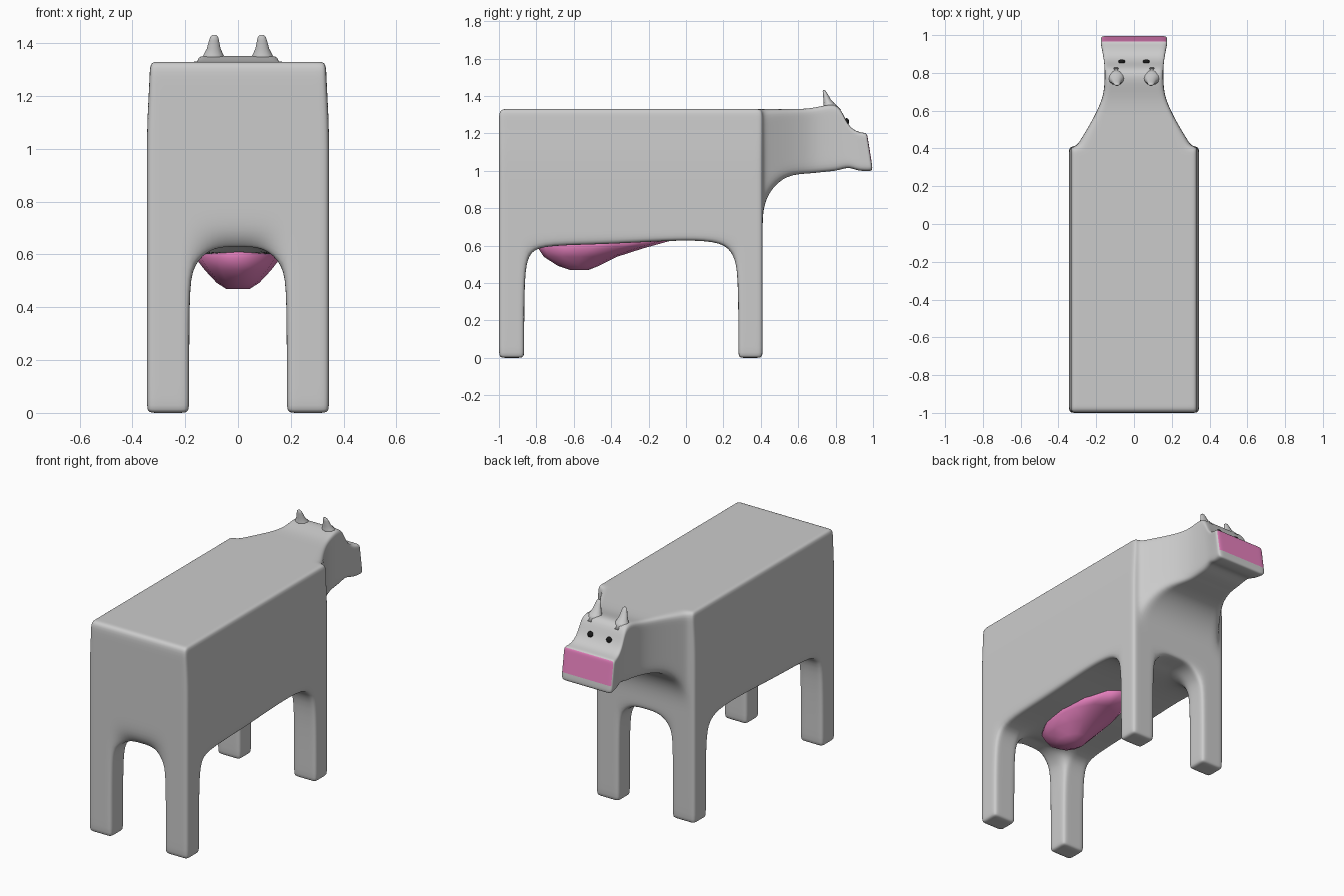
import bpy, bmesh, math
from mathutils import Vector

if "Cube" in bpy.data.objects:
    bpy.data.objects.remove(bpy.data.objects["Cube"])


def material(name, rgb):
    m = bpy.data.materials.new(name)
    m.diffuse_color = (*rgb, 1)
    m.use_nodes = True
    m.node_tree.nodes["Principled BSDF"].inputs["Base Color"].default_value = m.diffuse_color
    return m


def make_object(name, bm, mats=(), levels=0):
    bmesh.ops.recalc_face_normals(bm, faces=bm.faces)
    for f in bm.faces:
        f.smooth = True
    me = bpy.data.meshes.new(name)
    bm.to_mesh(me)
    bm.free()
    for m in mats:
        me.materials.append(m)
    ob = bpy.data.objects.new(name, me)
    bpy.context.collection.objects.link(ob)
    if levels:
        s = ob.modifiers.new("smooth", 'SUBSURF')
        s.levels = s.render_levels = levels
    return ob


def loft(name, rings, sides, mats=(), levels=0):
    """Stack of horizontal ellipses: (x, y, z, rx, ry)."""
    bm = bmesh.new()
    loops = []
    for x, y, z, rx, ry in rings:
        loops.append([bm.verts.new((x + rx * math.cos(2 * math.pi * i / sides),
                                    y + ry * math.sin(2 * math.pi * i / sides), z))
                      for i in range(sides)])
    for a, b in zip(loops, loops[1:]):
        for i in range(sides):
            j = (i + 1) % sides
            bm.faces.new((a[i], a[j], b[j], b[i]))
    bm.faces.new(loops[0])
    bm.faces.new(loops[-1])
    return make_object(name, bm, mats, levels)


grey = material("hide", (0.8, 0.8, 0.8))
pink = material("pink_skin", (0.8, 0.22, 0.52))
black = material("eye_black", (0.01, 0.01, 0.01))

# Cage grid lines of the body, with support loops beside the rounded edges
half = [0.1, 0.185, 0.225, 0.305, 0.345]
xs = [-v for v in reversed(half)] + [0] + half
zs = [0, 0.04, 0.46, 0.6, 0.68, 0.8, 0.92, 1.1, 1.26, 1.33]
ys = [-1, -0.955, -0.905, -0.865, -0.79, -0.5, -0.2, 0, 0.2, 0.28, 0.315, 0.37, 0.41]
nb = len(ys)
# Neck and head stations: y at top, y at bottom, half width, top, bottom
neck = [(0.45, 0.45, 0.28, 1.33, 0.90),
        (0.54, 0.54, 0.225, 1.33, 0.98),
        (0.66, 0.66, 0.165, 1.33, 0.985),
        (0.745, 0.74, 0.155, 1.352, 0.995),
        (0.82, 0.81, 0.155, 1.357, 1.0),
        (0.855, 0.87, 0.158, 1.26, 1.022),
        (0.90, 0.915, 0.165, 1.212, 1.0),
        (0.95, 0.975, 0.176, 1.203, 0.998),
        (0.968, 1.0, 0.178, 1.20, 1.0)]
REAR, FRONT = 3, 9


def filled(i, j, k):
    if not (0 <= i < len(xs) - 1 and 0 <= j < nb + len(neck) - 1 and 0 <= k < len(zs) - 1):
        return False
    ax = abs(xs[i] + xs[i + 1]) / 2
    if j >= nb - 1:
        return ax < 0.305 and k >= 5
    return k >= 3 or (ax > 0.185 and (j < REAR or j >= FRONT))


def position(i, j, k):
    x, z = xs[i], zs[k]
    ax = abs(x)
    if j >= nb:
        yt, yb, w, top, bot = neck[j - nb]
        f = (z - 0.8) / 0.53
        return Vector((x * w / 0.305, yb + (yt - yb) * f, bot + (top - bot) * f))
    y = ys[j]
    leg_zone = j <= REAR or j >= FRONT
    if k == 3:
        if ax >= 0.185 and j in (REAR, FRONT):       # leg to belly fillet
            z = 0.55
            y += 0.025 if j == REAR else -0.025
        elif ax == 0.185 and leg_zone:               # leg to leg arch
            z, x = 0.56, x * 0.93
        elif ax <= 0.1 and leg_zone:
            z = 0.63
            if j == 0:
                y = -0.96
        else:
            z = 0.6 + 0.03 * max(0, 1 - abs(y) / 0.6)
    if k >= 8 and ax == 0.345:                       # slight taper of the back
        x *= 0.97
    return Vector((x, y, z))


# Body, legs, neck and head as one subdivided cage
bm = bmesh.new()
cache = {}


def vert(key):
    if key not in cache:
        cache[key] = bm.verts.new(position(*key))
    return cache[key]


for i in range(len(xs) - 1):
    for j in range(nb + len(neck) - 1):
        for k in range(len(zs) - 1):
            if not filled(i, j, k):
                continue
            for axis in range(3):
                for side in (0, 1):
                    n = [i, j, k]
                    n[axis] += 1 if side else -1
                    if filled(*n):
                        continue
                    u, v = [a for a in range(3) if a != axis]
                    quad = []
                    for du, dv in ((0, 0), (1, 0), (1, 1), (0, 1)):
                        c = [i, j, k]
                        c[axis] += side
                        c[u] += du
                        c[v] += dv
                        quad.append(vert(tuple(c)))
                    face = bm.faces.new(quad)
                    # Pink muzzle on the end of the head, above the lip
                    if axis == 1 and j == nb + len(neck) - 2 and k >= 6:
                        face.material_index = 1
make_object("body", bm, (grey, pink), 2)

# Udder
loft("udder", [(0, -0.42, 0.635, 0.16, 0.37), (0, -0.51, 0.585, 0.16, 0.28),
               (0, -0.565, 0.54, 0.125, 0.195), (0, -0.575, 0.492, 0.08, 0.11),
               (0, -0.57, 0.47, 0.045, 0.05)], 12, (pink,))

# Horns and eyes, mirrored
for label, s in (("left", -1), ("right", 1)):
    loft(label + "_horn", [(s * 0.095, 0.78, 1.325, 0.055, 0.05), (s * 0.093, 0.768, 1.355, 0.038, 0.032),
                           (s * 0.092, 0.755, 1.38, 0.026, 0.02), (s * 0.091, 0.745, 1.41, 0.019, 0.013),
                           (s * 0.09, 0.739, 1.426, 0.014, 0.008), (s * 0.09, 0.738, 1.432, 0.006, 0.004)],
         12, (grey,))
    bpy.ops.mesh.primitive_uv_sphere_add(segments=16, ring_count=8, location=(s * 0.065, 0.858, 1.262))
    eye = bpy.context.object
    eye.name = label + "_eye"
    eye.scale = (0.019, 0.014, 0.02)
    eye.data.materials.append(black)
    bpy.ops.object.shade_smooth()
